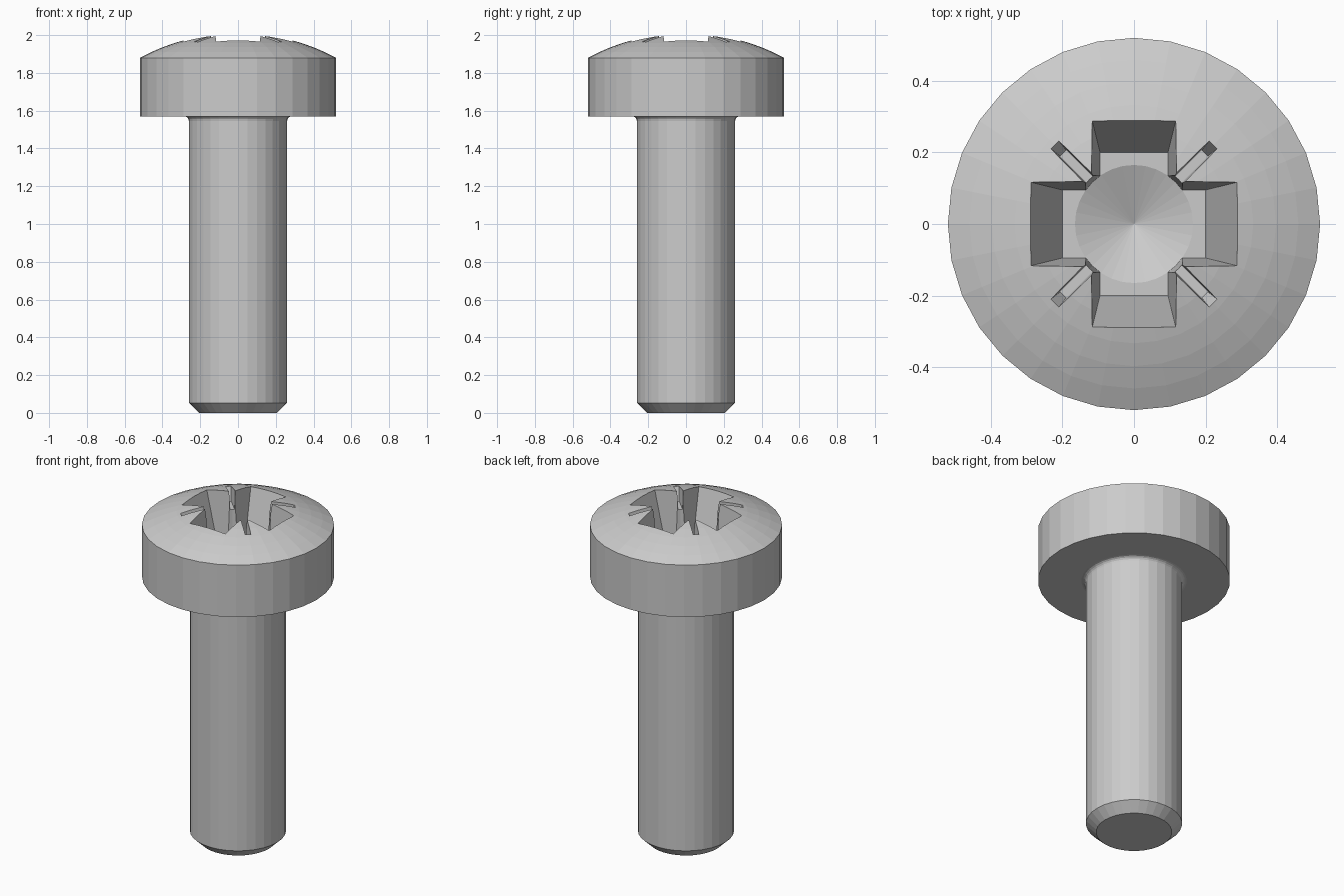
import bpy, bmesh, math

if "Cube" in bpy.data.objects:
    bpy.data.objects.remove(bpy.data.objects["Cube"])

SEG = 32


def make_object(name, bm):
    bmesh.ops.recalc_face_normals(bm, faces=bm.faces)
    mesh = bpy.data.meshes.new(name)
    bm.to_mesh(mesh)
    bm.free()
    obj = bpy.data.objects.new(name, mesh)
    bpy.context.collection.objects.link(obj)
    return obj


def lathe(name, profile):
    """Revolve (radius, z) points; radius 0 makes a pole."""
    bm = bmesh.new()
    rings = []
    for r, z in profile:
        n = SEG if r > 0 else 1
        rings.append([bm.verts.new((r * math.cos(2 * math.pi * i / SEG),
                                    r * math.sin(2 * math.pi * i / SEG), z)) for i in range(n)])
    for a, b in zip(rings, rings[1:]):
        for i in range(SEG):
            j = (i + 1) % SEG
            quad = [a[i % len(a)], a[j % len(a)], b[j % len(b)], b[i % len(b)]]
            bm.faces.new(list(dict.fromkeys(quad)))
    for ring in (rings[0], rings[-1]):
        if len(ring) > 1:
            bm.faces.new(ring)
    return make_object(name, bm)


def frustum(name, low, high, angle):
    """Tapered block from two (half length, half width, z) rectangles."""
    bm = bmesh.new()
    bmesh.ops.create_cube(bm, size=2)
    for v in bm.verts:
        l, w, z = high if v.co.z > 0 else low
        v.co = (v.co.x * l, v.co.y * w, z)
    obj = make_object(name, bm)
    obj.rotation_euler.z = math.radians(angle)
    return obj


# Screw body: chamfered tip, shank, underhead fillet, cylindrical head, dome
profile = [(0.205, 0), (0.26, 0.053), (0.26, 1.545)]
for k in range(1, 5):
    t = math.radians(90 * k / 4)
    profile.append((0.26 + 0.025 * (1 - math.cos(t)), 1.545 + 0.025 * math.sin(t)))
profile.append((0.52, 1.57))
apex, edge_z, head_r = 2.011, 1.88, 0.52
rise = apex - edge_z
R = (head_r ** 2 + rise ** 2) / (2 * rise)
span = math.asin(head_r / R)
for k in range(9):
    a = span * (1 - k / 8)
    profile.append((R * math.sin(a) if k < 8 else 0, apex - R + R * math.cos(a)))
screw = lathe("screw", profile)

# Drive recess: two cross slots, two narrow diagonal ticks, central conical core
floor_z = 1.66
cutters = [frustum("cross_cutter", (0.20, 0.095, floor_z), (0.326, 0.126, 2.1), a) for a in (0, 90)]
cutters += [frustum("tick_cutter", (0.28, 0.012, 1.89), (0.372, 0.022, 2.1), a) for a in (45, 135)]
cutters.append(lathe("core_cutter", [(0, floor_z - 0.07), (0.165, floor_z), (0.186, 2.1), (0, 2.1)]))

bpy.context.view_layer.objects.active = screw
for c in cutters:
    c.hide_render = True
    mod = screw.modifiers.new("recess", 'BOOLEAN')
    mod.operation = 'DIFFERENCE'
    mod.solver = 'EXACT'
    mod.object = c
    bpy.context.view_layer.update()
    bpy.ops.object.modifier_apply(modifier=mod.name)
for c in cutters:
    bpy.data.objects.remove(c, do_unlink=True)
